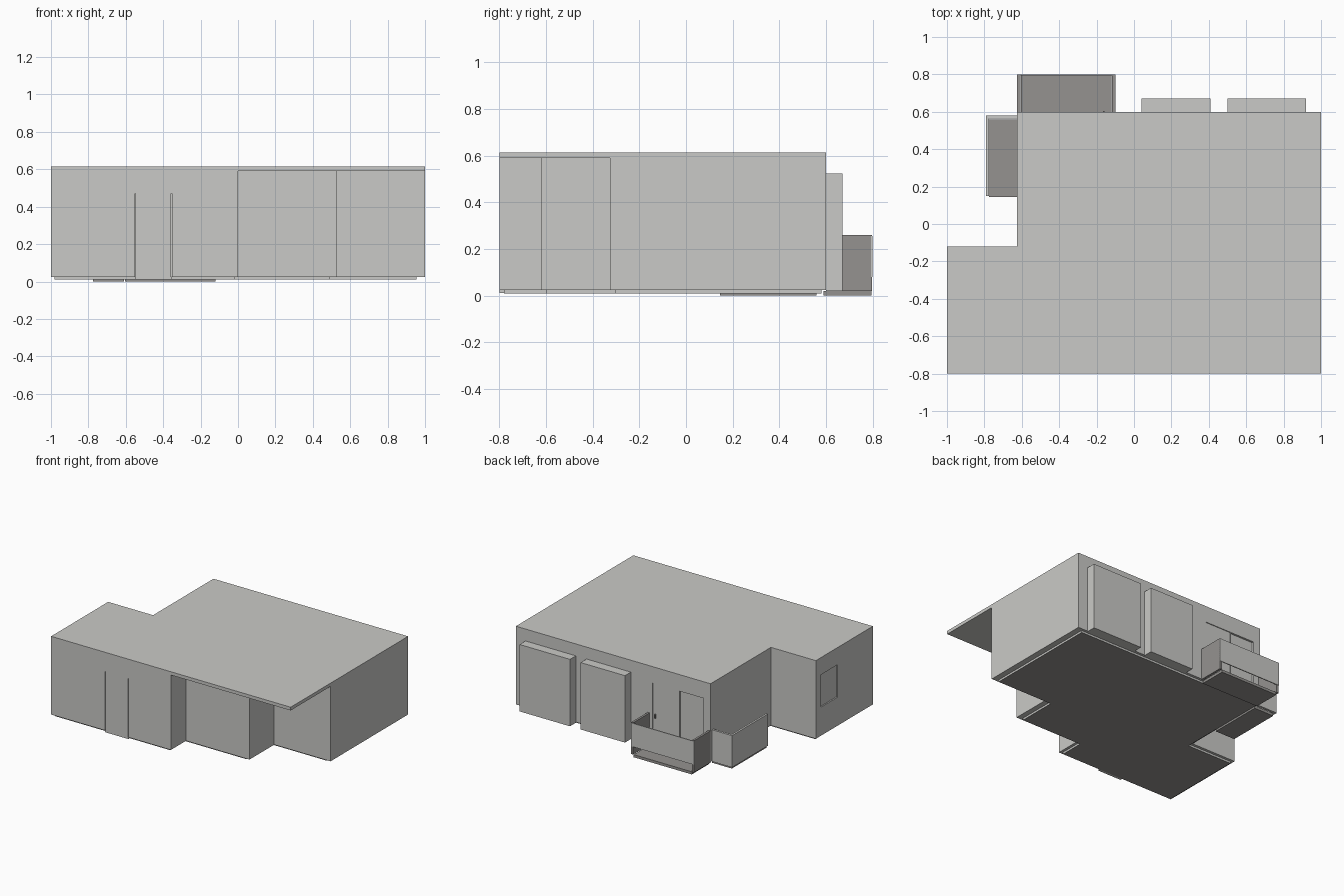
import bpy
import bmesh

if "Cube" in bpy.data.objects:
    bpy.data.objects.remove(bpy.data.objects["Cube"], do_unlink=True)


def make_material(name, rgb):
    mat = bpy.data.materials.new(name)
    mat.use_nodes = True
    mat.diffuse_color = (*rgb, 1)
    mat.node_tree.nodes["Principled BSDF"].inputs["Base Color"].default_value = (*rgb, 1)
    return mat


LIGHT = make_material("light grey plaster", (0.59, 0.59, 0.57))
DARK = make_material("dark grey concrete", (0.30, 0.29, 0.28))


def prism(name, outline, z0, z1, mat=LIGHT):
    """Extrude a counter-clockwise plan outline from z0 to z1."""
    bm = bmesh.new()
    face = bm.faces.new([bm.verts.new((x, y, z0)) for x, y in outline])
    top = bmesh.ops.extrude_face_region(bm, geom=[face])["geom"]
    for v in top:
        if isinstance(v, bmesh.types.BMVert):
            v.co.z = z1
    bmesh.ops.recalc_face_normals(bm, faces=bm.faces)
    mesh = bpy.data.meshes.new(name)
    bm.to_mesh(mesh)
    bm.free()
    obj = bpy.data.objects.new(name, mesh)
    bpy.context.collection.objects.link(obj)
    mesh.materials.append(mat)
    return obj


def box(name, x0, x1, y0, y1, z0, z1, mat=LIGHT):
    return prism(name, [(x0, y0), (x1, y0), (x1, y1), (x0, y1)], z0, z1, mat)


def plan(left, notch_x, step1, step2, right, front, mid, rear, notch_y, back):
    """House outline: two steps at the front corner, a notch at the rear."""
    return [(left, front), (step1, front), (step1, mid), (step2, mid),
            (step2, rear), (right, rear), (right, back), (notch_x, back),
            (notch_x, notch_y), (left, notch_y)]


def carve(target, *bounds):
    cutter = box("cutter", *bounds)
    cutter.hide_render = True
    mod = target.modifiers.new("opening", 'BOOLEAN')
    mod.operation = 'DIFFERENCE'
    mod.solver = 'EXACT'
    mod.object = cutter
    bpy.context.view_layer.objects.active = target
    bpy.ops.object.modifier_apply(modifier=mod.name)
    bpy.data.objects.remove(cutter, do_unlink=True)


# Walls
walls = prism("walls", plan(-1, -0.625, 0, 0.53, 1, -0.8, -0.62, -0.325, -0.12, 0.6),
              0.025, 0.59)

# Flat roof, overhanging the stepped corner
prism("roof", [(-1, -0.8), (1, -0.8), (1, 0.6), (-0.625, 0.6), (-0.625, -0.12), (-1, -0.12)],
      0.59, 0.615)

# Floor slab, inset under the walls, with light edges
floor = prism("floor_slab",
              plan(-0.98, -0.605, -0.02, 0.49, 0.955, -0.78, -0.6, -0.305, -0.14, 0.58),
              0.01, 0.03, DARK)
floor.data.materials.append(LIGHT)
for poly in floor.data.polygons:
    poly.material_index = int(abs(poly.normal.z) < 0.5)

# Front door: narrow gaps on both sides of a flush leaf
for x in (-0.55, -0.355):
    carve(walls, x - 0.002, x + 0.002, -0.85, -0.79, 0, 0.47)
box("front_door_sill", -0.55, -0.355, -0.8, -0.78, 0.012, 0.025)

# Side window
carve(walls, -1.1, -0.99, -0.38, -0.18, 0.24, 0.485)

# Rear balcony doors: a shallow leaf with a handle and a deeper one
carve(walls, -0.36, -0.14, 0.594, 0.7, 0.04, 0.49)
carve(walls, -0.565, -0.365, 0.585, 0.7, 0.04, 0.49)
box("balcony_door_handle", -0.165, -0.157, 0.592, 0.604, 0.23, 0.26, DARK)

# Projecting rear bays
for name, x0, x1 in (("bay_right", 0.04, 0.41), ("bay_left", 0.5, 0.92)):
    box(name, x0, x1, 0.6, 0.67, 0.02, 0.525)

# Rear balcony
box("rear_balcony_slab", -0.605, -0.12, 0.59, 0.795, 0, 0.02, DARK)
box("rear_balcony_panel", -0.625, -0.1, 0.793, 0.8, 0.08, 0.257)
for name, x0 in (("rear_balcony_side_right", -0.625), ("rear_balcony_side_left", -0.117)):
    box(name, x0, x0 + 0.017, 0.6, 0.797, 0.02, 0.26, DARK)

# Side balcony, open at its front end
box("side_balcony_slab", -0.775, -0.61, 0.145, 0.56, 0, 0.02, DARK)
box("side_balcony_panel", -0.79, -0.775, 0.15, 0.58, 0.02, 0.26)
box("side_balcony_end", -0.775, -0.625, 0.563, 0.58, 0.02, 0.26)
